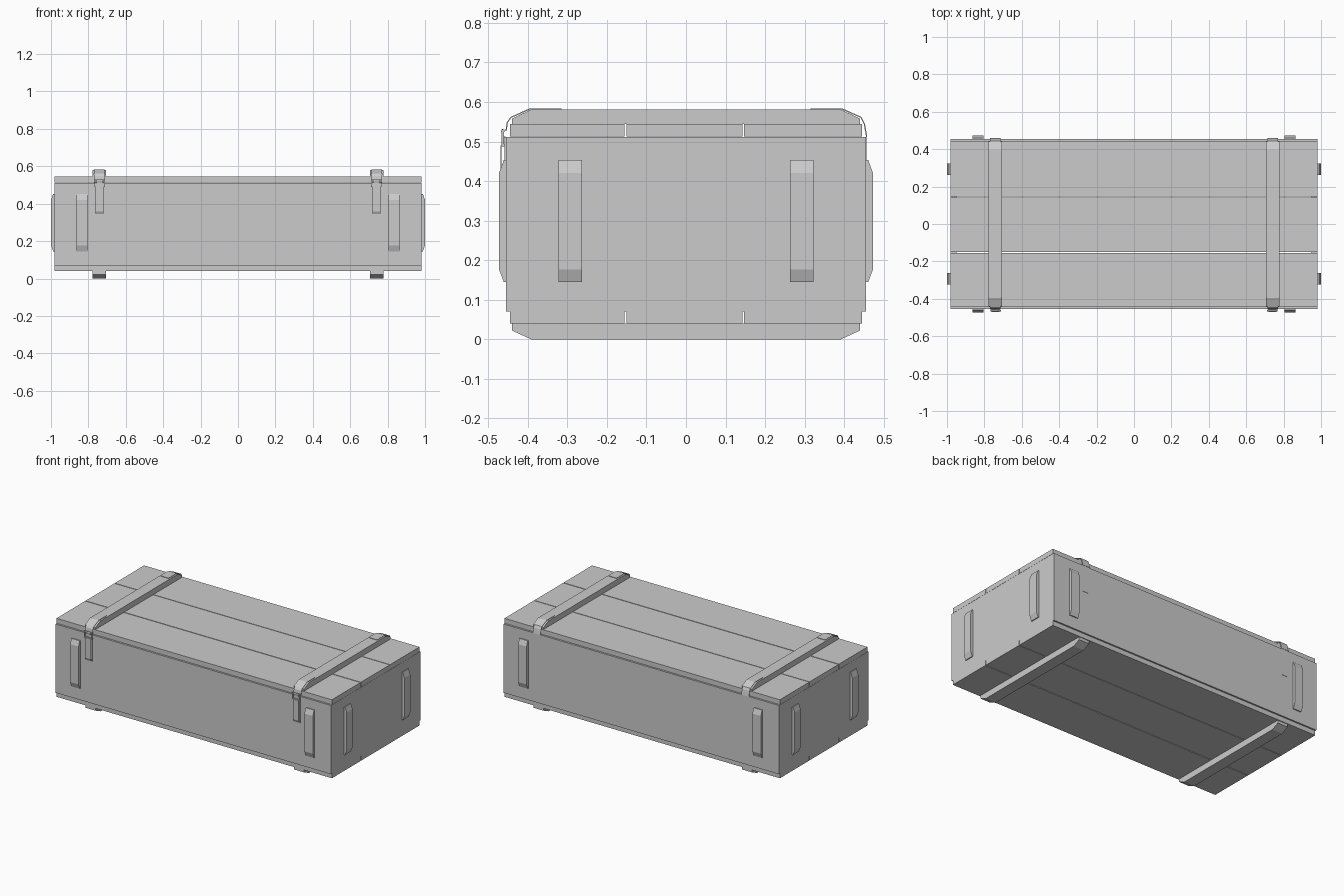
import bpy
import bmesh
from mathutils import Matrix, Vector
from math import pi

cube = bpy.data.objects.get("Cube")
if cube:
    bpy.data.objects.remove(cube, do_unlink=True)

HALF_X, HALF_Y, WALL = 0.98, 0.455, 0.03
Z_BASE, Z_FLOOR, Z_RIM, Z_LID = 0.04, 0.07, 0.512, 0.545
BATTEN_X = 0.742


def add_object(name, bm):
    bmesh.ops.recalc_face_normals(bm, faces=bm.faces)
    mesh = bpy.data.meshes.new(name)
    bm.to_mesh(mesh)
    bm.free()
    obj = bpy.data.objects.new(name, mesh)
    bpy.context.collection.objects.link(obj)
    return obj


def box(name, low, high):
    low, high = Vector(low), Vector(high)
    bm = bmesh.new()
    bmesh.ops.create_cube(bm, size=1)
    bmesh.ops.scale(bm, vec=high - low, verts=bm.verts)
    bmesh.ops.translate(bm, vec=(low + high) / 2, verts=bm.verts)
    return add_object(name, bm)


def prism(name, profile, x, width, turn=0):
    """Extrude a (y, z) profile along x, then turn it about z."""
    bm = bmesh.new()
    face = bm.faces.new([bm.verts.new((x - width / 2, y, z)) for y, z in profile])
    result = bmesh.ops.extrude_face_region(bm, geom=[face])
    moved = [v for v in result["geom"] if isinstance(v, bmesh.types.BMVert)]
    bmesh.ops.translate(bm, vec=(width, 0, 0), verts=moved)
    bm.transform(Matrix.Rotation(turn, 4, "Z"))
    return add_object(name, bm)


def ribbon(name, path, x, width, thickness=0.003):
    """Thin bent metal band following a (y, z) path."""
    bm = bmesh.new()
    rows = [[bm.verts.new((x + s * width / 2, y, z)) for s in (-1, 1)] for y, z in path]
    for a, b in zip(rows, rows[1:]):
        bm.faces.new((a[0], a[1], b[1], b[0]))
    obj = add_object(name, bm)
    solid = obj.modifiers.new("Thickness", "SOLIDIFY")
    solid.thickness = thickness
    solid.offset = 0
    return obj


# Hollow case: four walls
for side, sign in (("front", -1), ("back", 1)):
    ys = sorted((sign * HALF_Y, sign * (HALF_Y - WALL)))
    box(side + "_wall", (-HALF_X, ys[0], Z_FLOOR), (HALF_X, ys[1], Z_RIM))
for side, sign in (("right", -1), ("left", 1)):
    xs = sorted((sign * HALF_X, sign * (HALF_X - WALL)))
    inner = HALF_Y - WALL
    box(side + "_wall", (xs[0], -inner, Z_FLOOR), (xs[1], inner, Z_RIM))

# Floor and lid planks, with narrow gaps between them
plank_edges = ((-0.445, -0.155), (-0.15, 0.143), (0.147, 0.445))
for part, z0, z1 in (("floor", Z_BASE, Z_FLOOR), ("lid", Z_RIM + 0.001, Z_LID)):
    for place, (y0, y1) in zip(("front", "middle", "back"), plank_edges):
        box(f"{part}_plank_{place}", (-HALF_X, y0, z0), (HALF_X, y1, z1))

# Battens, fittings and side cleats
top_batten = [(-0.44, Z_LID), (-0.44, 0.558), (-0.392, 0.581),
              (0.392, 0.581), (0.44, 0.558), (0.44, Z_LID)]
foot_batten = [(-0.44, Z_BASE), (-0.44, 0.022), (-0.392, 0),
               (0.392, 0), (0.44, 0.022), (0.44, Z_BASE)]
front_band = [(-0.315, 0.5825), (-0.395, 0.5825), (-0.443, 0.561),
              (-0.452, 0.548), (-0.455, 0.527)]
hinge_band = [(0.315, 0.5825), (0.395, 0.5825), (0.443, 0.561),
              (0.451, 0.545), (0.457, 0.512)]

for side, sign in (("right", -1), ("left", 1)):
    x = sign * BATTEN_X
    prism(side + "_lid_batten", top_batten, x, 0.074)
    prism(side + "_foot_batten", foot_batten, x, 0.074)
    ribbon(side + "_latch_band", front_band, x, 0.054)
    ribbon(side + "_hinge_band", hinge_band, x, 0.054)
    box(side + "_hinge_leaf", (x - 0.022, 0.45, 0.34), (x + 0.022, 0.457, 0.512))

    # Latch lever, wire loop and catch
    lx = x - sign * 0.002
    box(side + "_latch_plate", (lx - 0.022, -0.459, 0.34), (lx + 0.022, -0.45, 0.512))
    ribbon(side + "_latch_lever", [(-0.46, 0.345), (-0.468, 0.36), (-0.468, 0.49)],
           lx, 0.042)
    for end, s in (("outer", -1), ("inner", 1)):
        wx = lx + s * 0.025
        box(f"{side}_latch_wire_{end}", (wx - 0.003, -0.466, 0.488), (wx + 0.003, -0.46, 0.53))
    for end, z in (("lower", 0.488), ("upper", 0.524)):
        box(f"{side}_latch_wire_{end}", (lx - 0.028, -0.467, z), (lx + 0.028, -0.459, z + 0.006))
    ribbon(side + "_latch_catch", [(-0.455, 0.51), (-0.463, 0.513), (-0.466, 0.525),
                                   (-0.464, 0.532)], lx, 0.034)


def cleat_profile(face):
    return [(-face, 0.145), (-face - 0.006, 0.145), (-face - 0.018, 0.177),
            (-face - 0.018, 0.42), (-face - 0.006, 0.453), (-face, 0.453)]


for side, turn, face, offset in (("front", 0, HALF_Y, 0.834), ("back", pi, HALF_Y, 0.834),
                                 ("left", pi / 2, HALF_X + 0.002, 0.293),
                                 ("right", -pi / 2, HALF_X + 0.002, 0.293)):
    for number, sign in enumerate((-1, 1), 1):
        prism(f"{side}_cleat_{number}", cleat_profile(face), sign * offset, 0.06, turn)
